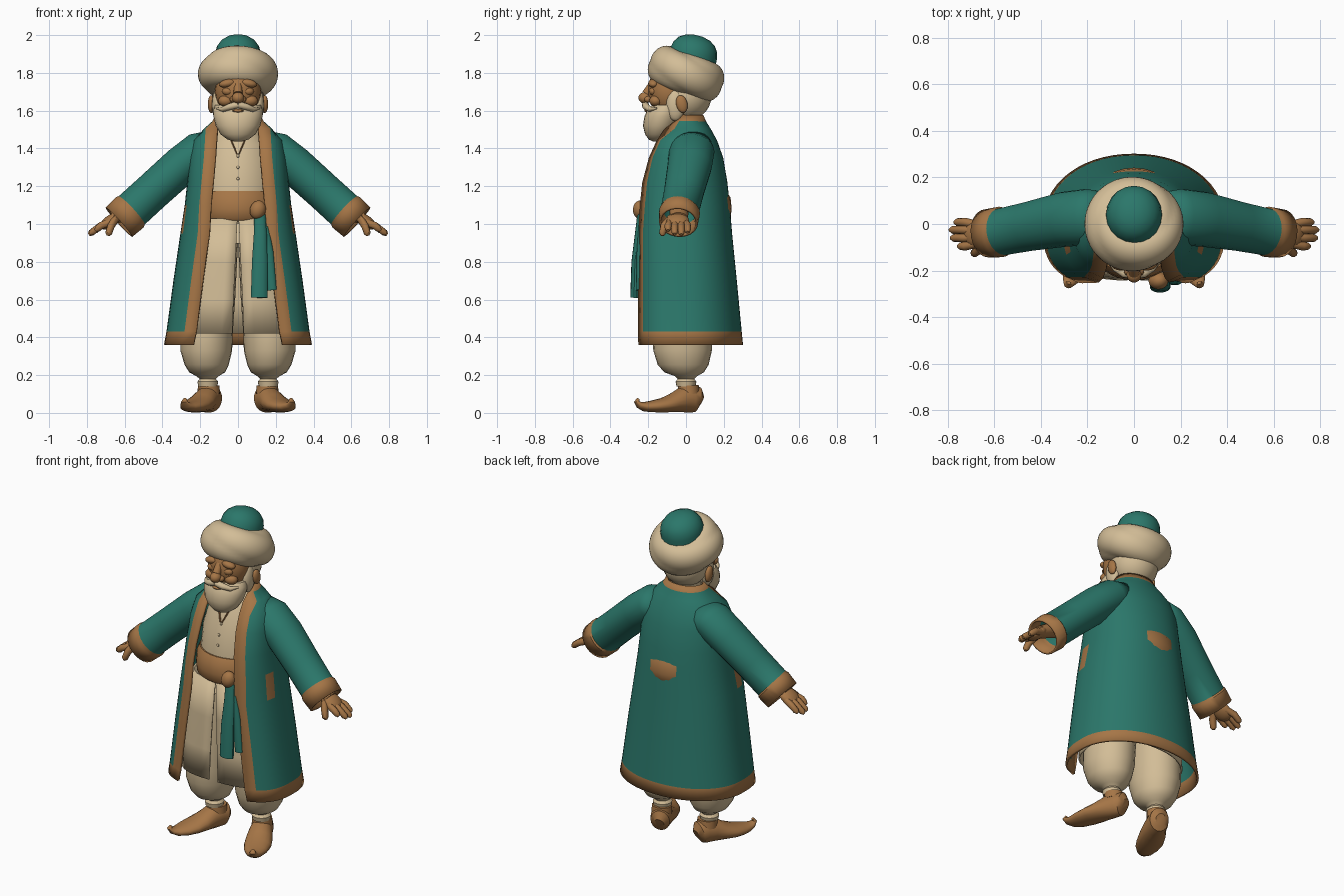
import bpy, bmesh, math
from mathutils import Vector, Matrix

if "Cube" in bpy.data.objects:
    bpy.data.objects.remove(bpy.data.objects["Cube"])

def mat(name, c):
    m = bpy.data.materials.new(name)
    m.diffuse_color = (*c, 1)
    m.use_nodes = True
    m.node_tree.nodes["Principled BSDF"].inputs["Base Color"].default_value = m.diffuse_color
    return m

TEAL = mat("teal cloth", (0.024, 0.185, 0.145))
TAN = mat("tan skin and trim", (0.38, 0.18, 0.062))
CREAM = mat("cream cloth", (0.65, 0.51, 0.31))

def finish(name, bm, mats, mirror=False):
    bmesh.ops.recalc_face_normals(bm, faces=bm.faces)
    me = bpy.data.meshes.new(name)
    bm.to_mesh(me)
    bm.free()
    for m in mats:
        me.materials.append(m)
    ob = bpy.data.objects.new(name, me)
    bpy.context.collection.objects.link(ob)
    if mirror:
        ob.modifiers.new("Mirror", 'MIRROR')
    return ob

def loft(name, rings, mats, rule=None, closed=True, caps=True, mirror=False, loop=False):
    """Skin a list of point rings; rule(row, col, centre) picks the material."""
    bm = bmesh.new()
    vs = [[bm.verts.new(p) for p in r] for r in rings]
    n, rows = len(rings[0]), len(rings)
    for i in range(rows if loop else rows - 1):
        a, b = vs[i], vs[(i + 1) % rows]
        for j in range(n if closed else n - 1):
            k = (j + 1) % n
            f = bm.faces.new((a[j], a[k], b[k], b[j]))
            if rule:
                f.material_index = rule(i, j, f.calc_center_median())
    if caps and closed and not loop:
        for r in (vs[0], vs[-1]):
            bm.faces.new(r)
    return finish(name, bm, mats, mirror)

def ring(x, y, z, rx, ry, n=24):
    return [(x + rx * math.sin(2 * math.pi * i / n), y - ry * math.cos(2 * math.pi * i / n), z) for i in range(n)]

def tube(name, stations, m, ref=(0, 1, 0), n=14, rule=None, mats=None, caps=True, mirror=True):
    """stations: (x, y, z, radius along ref, radius across)."""
    pts = [Vector(s[:3]) for s in stations]
    rings = []
    for i, s in enumerate(stations):
        t = (pts[min(i + 1, len(pts) - 1)] - pts[max(i - 1, 0)]).normalized()
        u = Vector(ref) - t * t.dot(Vector(ref))
        u.normalize()
        w = t.cross(u)
        rings.append([pts[i] + u * s[3] * math.cos(a) + w * s[4] * math.sin(a)
                      for a in (2 * math.pi * k / n for k in range(n))])
    return loft(name, rings, mats or [m], rule, caps=caps, mirror=mirror)

def ball(name, c, r, m, rot=0, roll=0, mirror=False, seg=24):
    bm = bmesh.new()
    M = Matrix.Translation(c) @ Matrix.Rotation(rot, 4, 'X') @ Matrix.Rotation(roll, 4, 'Y') @ Matrix.Diagonal((*r, 1))
    bmesh.ops.create_uvsphere(bm, u_segments=seg, v_segments=seg // 2 + 2, radius=1, matrix=M)
    return finish(name, bm, [m], mirror)

def open_ring(z, a, yf, yb, g, trim, cols=44):
    """Horizontal section with a front opening of half width g and a trim column each side."""
    nf, nb = 3.0, 2.1
    t0 = math.asin(min(g / a, 0.97) ** (nf / 2))
    t1 = max(t0 + 0.12, math.asin(min((g + trim) / a, 0.97) ** (nf / 2)))
    half = [t0] + [t1 + (math.pi - t1) * i / cols * 2 for i in range(cols // 2 + 1)]
    pts = []
    for t in half:
        s, c = max(math.sin(t), 0), math.cos(t)
        e = 2 / (nf if c > 0 else nb)
        y = yf * abs(c) ** e if c > 0 else yb * abs(c) ** e
        pts.append((a * s ** e, y, z))
    return pts + [(-x, y, z) for x, y, z in reversed(pts[:-1])]

def solid(ob, t):
    s = ob.modifiers.new("Thickness", 'SOLIDIFY')
    s.thickness, s.offset = t, 0

# Open coat with tan hem, front edges, collar and side patches
coat = [(.36, .385, -.268, .295, .235), (.43, .372, -.268, .288, .22), (.7, .335, -.262, .262, .185),
        (.95, .298, -.257, .237, .15), (1.1, .275, -.25, .225, .142), (1.22, .262, -.235, .212, .13),
        (1.35, .252, -.197, .19, .118), (1.44, .232, -.155, .158, .112), (1.5, .175, -.118, .125, .108),
        (1.54, .13, -.075, .10, .105), (1.575, .112, -.03, .085, .10)]
rings = [open_ring(*r, .06) for r in coat]
last = len(rings[0]) - 2
def coat_rule(i, j, c):
    patch = i == 3 and abs(c.x) > .2 and -.135 < c.y < -.07
    return 1 if i == 0 or i >= 9 or j in (0, last) or patch else 0
solid(loft("coat", rings, [TEAL, TAN], coat_rule, closed=False), .014)

# Sleeves with tan cuffs
solid(tube("sleeves", [(.13, .03, 1.42, .10, .075), (.20, .03, 1.385, .115, .10), (.30, .02, 1.31, .112, .098),
                       (.45, -.01, 1.175, .10, .096), (.565, -.033, 1.07, .096, .097), (.575, -.034, 1.06, .103, .104),
                       (.63, -.04, 1.01, .098, .10)], None, n=22, mats=[TEAL, TAN],
           rule=lambda i, j, c: int(i >= 4), caps=False), .012)

# Hands: palm, fingers, thumb
tube("wrists", [(.56, -.035, 1.08, .05, .045), (.66, -.04, 1.03, .05, .035)], TAN)
ball("palms", (.675, -.043, 1.015), (.065, .06, .032), TAN, roll=.6, mirror=True, seg=18)
for k, (y, reach) in enumerate([(-.095, .755), (-.06, .785), (-.025, .79), (.008, .77)]):
    z = 1.005 - (reach - .69) * .62
    tube("fingers_%d" % (k + 1), [(.675, -.045 + (y + .045) * .8, 1.01, .017, .02), (.725, y, .992, .019, .02),
                                  (reach - .012, y, z + .01, .017, .018), (reach, y, z, .008, .009)], TAN, n=10)
tube("thumbs", [(.645, -.075, 1.03, .02, .025), (.672, -.115, .99, .02, .022), (.685, -.125, .95, .018, .018),
                (.688, -.125, .938, .008, .008)], TAN, ref=(1, 0, 0), n=10)

# Shirt, sash with knot and hanging tails
loft("shirt", [ring(0, 0, z, rx, ry, 32) for z, rx, ry in
               ((1.0, .22, .205), (1.17, .21, .205), (1.3, .20, .185), (1.42, .17, .14), (1.5, .11, .10), (1.53, .085, .08))], [CREAM])
loft("sash", [ring(0, 0, z, rx, ry, 32) for z, rx, ry in
              ((1.01, .215, .215), (1.03, .228, .236), (1.08, .232, .242), (1.14, .228, .236), (1.175, .215, .212))], [TAN])
ball("sash_knot", (.105, -.243, 1.075), (.042, .038, .05), TAN, roll=.3)
tube("sash_tail_front", [(.115, -.24, 1.05, .018, .03), (.118, -.25, .95, .02, .035), (.115, -.265, .8, .024, .042),
                         (.112, -.27, .61, .025, .045)], TEAL, mirror=False)
tube("sash_tail_side", [(.13, -.235, 1.03, .015, .025), (.16, -.245, .85, .016, .028), (.18, -.247, .65, .016, .025)],
     TEAL, mirror=False)
# Shirt neckline and buttons
for s in (-1, 1):
    tube("neckline", [(.005 * s, -.165, 1.37, .006, .004), (.035 * s, -.135, 1.44, .006, .004)], TAN, n=6, mirror=False)
for z, y in ((1.24, -.197), (1.3, -.186), (1.36, -.165)):
    ball("button", (0, y, z), (.008, .006, .008), CREAM, seg=10)

# Long tunic skirt, split in front
tunic = [(.42, .30, -.238, .20, .03), (.6, .285, -.235, .20, .024), (.8, .26, -.228, .19, .014), (1.03, .225, -.217, .18, .003)]
solid(loft("tunic_skirt", [open_ring(*r, .02) for r in tunic], [CREAM], closed=False), .01)

# Baggy trousers and ankles
loft("trousers", [ring(x, y, z, rx, ry, 24) for x, y, z, rx, ry in
                  ((.16, 0, .14, .05, .05), (.16, 0, .165, .055, .055), (.16, 0, .18, .042, .045), (.162, 0, .195, .06, .06),
                   (.163, -.01, .215, .095, .105), (.166, -.015, .255, .117, .135), (.168, -.018, .33, .137, .155),
                   (.166, -.018, .42, .138, .16), (.15, -.01, .6, .135, .155), (.12, 0, .9, .12, .15))], [CREAM], mirror=True)

# Shoes with curled toes
tube("shoes", [(.13, .078, .06, .03, .035), (.135, .06, .07, .055, .068), (.15, .03, .073, .06, .071),
               (.168, -.015, .07, .064, .069), (.195, -.07, .052, .075, .05), (.222, -.125, .04, .077, .038),
               (.245, -.18, .034, .066, .031), (.264, -.22, .033, .046, .025), (.278, -.247, .042, .03, .018),
               (.284, -.262, .06, .018, .013), (.28, -.252, .074, .009, .008)], TAN, ref=(.9, .44, 0), n=18)
tube("shoe_collars", [(.155, .015, .10, .06, .058), (.155, .013, .145, .057, .055)], TAN, ref=(1, 0, 0), n=18)

# Head, hair, face features
loft("neck", [ring(0, 0, z, .085, .085) for z in (1.45, 1.6)], [CREAM])
ball("hair", (0, .0, 1.68), (.135, .135, .135), CREAM)
ball("face", (0, -.085, 1.705), (.122, .117, .14), TAN)
ball("sideburns", (.108, -.055, 1.63), (.03, .05, .085), CREAM, mirror=True, seg=16)
ball("ears", (.142, -.022, 1.635), (.018, .03, .048), TAN, rot=.25, mirror=True, seg=16)
ball("brows", (.055, -.172, 1.745), (.045, .028, .022), TAN, roll=.2, mirror=True, seg=16)
ball("eyelids", (.052, -.172, 1.702), (.032, .024, .022), TAN, mirror=True, seg=16)
ball("cheeks", (.065, -.16, 1.652), (.04, .034, .03), TAN, mirror=True, seg=16)
tube("nose_bridge", [(0, -.18, 1.74, .02, .018), (0, -.21, 1.69, .024, .024)], TAN, ref=(1, 0, 0), mirror=False)
ball("nose_tip", (0, -.218, 1.668), (.032, .034, .03), TAN, seg=18)
ball("nostrils", (.026, -.2, 1.66), (.018, .022, .017), TAN, mirror=True, seg=12)

# Beard and moustache
loft("beard", [ring(0, y, z, rx, ry) for y, z, rx, ry in
               ((-.155, 1.437, .02, .02), (-.152, 1.447, .055, .045), (-.145, 1.475, .092, .072), (-.135, 1.52, .118, .093),
                (-.122, 1.57, .13, .098), (-.112, 1.605, .13, .092), (-.10, 1.63, .12, .08))], [CREAM])
tube("moustache", [(0, -.215, 1.632, .018, .018), (.04, -.212, 1.622, .018, .02), (.08, -.19, 1.607, .014, .015),
                   (.112, -.155, 1.612, .005, .005)], CREAM, ref=(0, 0, 1), n=10)
ball("lower_lip", (0, -.207, 1.6), (.03, .014, .009), TAN, seg=12)

# Tilted wrapped turban with spiral folds, and a cap inside
tilt = Matrix.Translation((0, 0, 1.795)) @ Matrix.Rotation(-.37, 4, 'X')
wraps = []
for i in range(56):
    u = 2 * math.pi * i / 56
    row = []
    for j in range(36):
        v = 2 * math.pi * j / 36
        r = .087 * (1 + .12 * abs(math.sin(1.5 * v + u)))
        d = .115 + r * math.cos(v)
        row.append(tilt @ Vector((d * math.sin(u), -d * math.cos(u), 1.12 * r * math.sin(v))))
    wraps.append(row)
loft("turban", wraps, [CREAM], loop=True)
cap = [(.0, .12, .13), (.07, .12, .127), (.105, .112, .118), (.135, .09, .098), (.155, .06, .065), (.165, .025, .025)]
lean = Matrix.Translation((0, .012, 1.84)) @ Matrix.Rotation(-.25, 4, 'X')
loft("cap", [[lean @ Vector(p) for p in ring(0, .012, z, rx, ry, 20)] for z, rx, ry in cap], [TEAL])

# Smooth shading with sharp edges kept
bpy.ops.object.select_all(action='SELECT')
bpy.context.view_layer.objects.active = bpy.data.objects["coat"]
bpy.ops.object.shade_smooth_by_angle(angle=math.radians(40))
